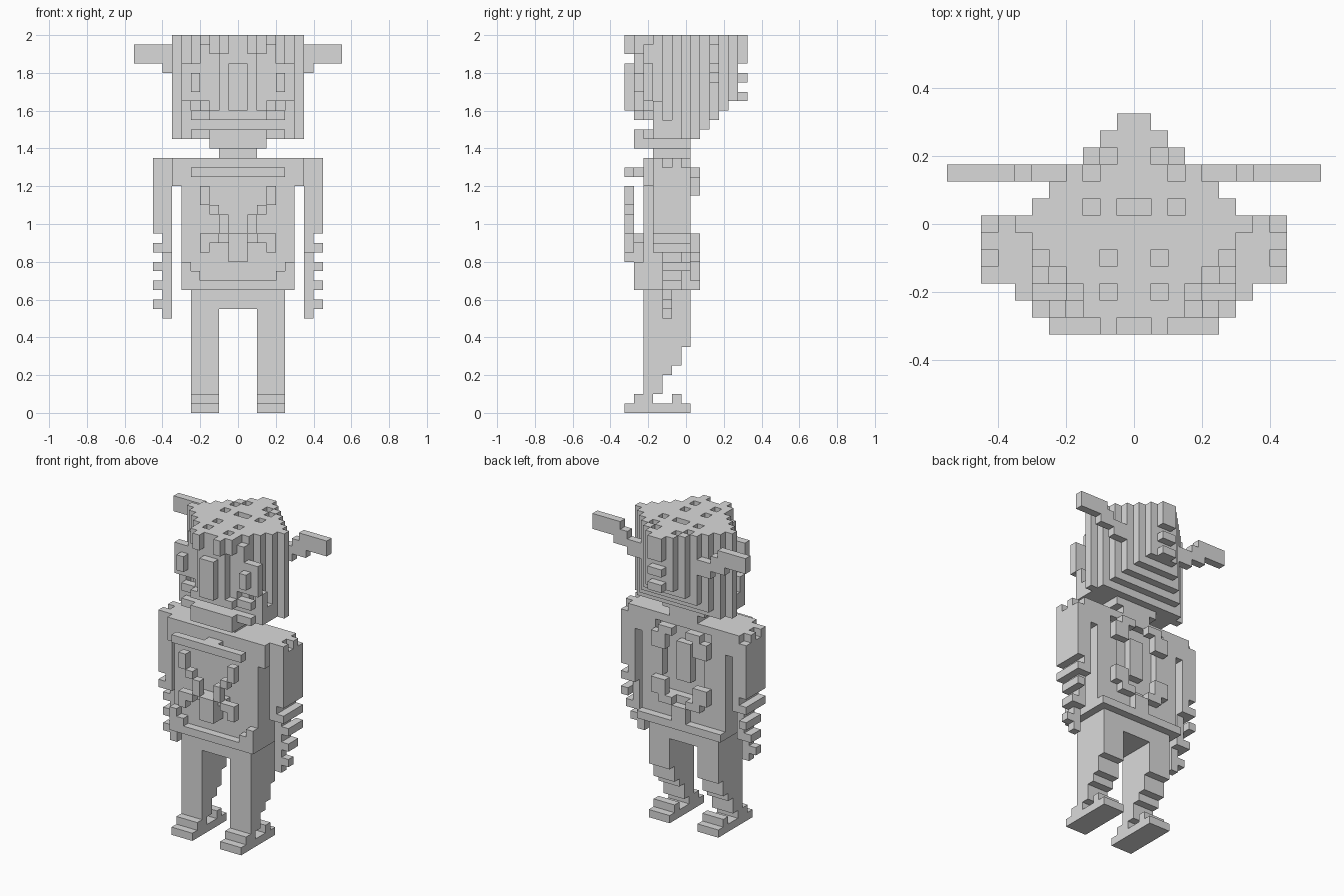
import bpy, bmesh
from mathutils import Vector

if "Cube" in bpy.data.objects:
    bpy.data.objects.remove(bpy.data.objects["Cube"])

V = 0.05          # voxel edge
Y0 = -0.325       # front limit of the grid

mat = bpy.data.materials.new("plain_grey")
mat.diffuse_color = (0.7, 0.7, 0.7, 1)
mat.use_nodes = True
mat.node_tree.nodes["Principled BSDF"].inputs["Base Color"].default_value = mat.diffuse_color

DIRS = [((1, 0, 0), [(1, 0, 0), (1, 1, 0), (1, 1, 1), (1, 0, 1)]),
        ((-1, 0, 0), [(0, 0, 0), (0, 0, 1), (0, 1, 1), (0, 1, 0)]),
        ((0, 1, 0), [(0, 1, 0), (0, 1, 1), (1, 1, 1), (1, 1, 0)]),
        ((0, -1, 0), [(0, 0, 0), (1, 0, 0), (1, 0, 1), (0, 0, 1)]),
        ((0, 0, 1), [(0, 0, 1), (1, 0, 1), (1, 1, 1), (0, 1, 1)]),
        ((0, 0, -1), [(0, 0, 0), (0, 1, 0), (1, 1, 0), (1, 0, 0)])]


def box(x0, x1, y0, y1, z0, z1):
    """Cells of a box, mirrored across x = 0."""
    half = {(x, y, z) for x in range(x0, x1) for y in range(y0, y1)
            for z in range(z0, z1)}
    return half | {(-1 - x, y, z) for x, y, z in half}


def union(*boxes):
    return set().union(*(box(*b) for b in boxes))


def build(name, cells):
    """Skin a set of cells with outer faces only."""
    bm = bmesh.new()
    cache = {}

    def vert(p):
        if p not in cache:
            cache[p] = bm.verts.new(Vector((p[0] * V, Y0 + p[1] * V, p[2] * V)))
        return cache[p]

    for x, y, z in sorted(cells):
        for (dx, dy, dz), quad in DIRS:
            if (x + dx, y + dy, z + dz) not in cells:
                bm.faces.new([vert((x + a, y + b, z + c)) for a, b, c in quad])
    bmesh.ops.dissolve_limit(bm, angle_limit=0.01, verts=bm.verts[:], edges=bm.edges[:])
    mesh = bpy.data.meshes.new(name)
    bm.to_mesh(mesh)
    bm.free()
    mesh.materials.append(mat)
    bpy.context.collection.objects.link(bpy.data.objects.new(name, mesh))


# Head: diamond plan, underside stepping up toward the back
head = set()
for y, width, bottom in [(1, 2, 32), (2, 3, 31), (3, 4, 29), (4, 5, 29), (5, 6, 29),
                         (6, 7, 29), (7, 6, 29), (8, 5, 30), (9, 4, 31), (10, 3, 32),
                         (11, 2, 33), (12, 1, 33)]:
    head |= box(0, width, y, y + 1, bottom, 40)
head -= union((0, 1, 12, 13, 34, 35), (0, 1, 12, 13, 36, 37))      # nape notches
# Fringe overhanging the face
head |= union((1, 2, 0, 1, 38, 40), (0, 3, 1, 2, 38, 40), (3, 4, 2, 3, 37, 39))
# Pits in the crown
for x0, x1, y in [(1, 2, 2), (1, 2, 4), (0, 1, 7), (2, 3, 7), (2, 3, 9), (1, 2, 10)]:
    head -= box(x0, x1, y, y + 1, 39, 40)
build("head", head)

# Face details
build("nose", union((0, 1, 0, 1, 32, 37)))
build("eye_panels", union((3, 6, 2, 3, 33, 37)))
build("eyes", union((4, 5, 1, 2, 34, 36)))
build("upper_lip", union((0, 3, 1, 2, 31, 32), (3, 5, 2, 3, 31, 32), (5, 6, 3, 4, 31, 33)))
build("jaw", union((0, 3, 1, 3, 28, 30), (0, 3, 3, 7, 28, 29), (3, 5, 2, 3, 29, 30),
                   (4, 6, 3, 4, 29, 31), (5, 6, 4, 5, 29, 31)))
build("neck", union((0, 2, 3, 7, 27, 28)))

# Horns climbing outward
build("horns", union((4, 6, 9, 10, 35, 37), (6, 7, 9, 10, 36, 38), (7, 8, 9, 10, 36, 39),
                     (8, 11, 9, 10, 37, 39)))

# Torso with back panels
build("torso", union((0, 6, 2, 6, 13, 27), (4, 6, 6, 7, 13, 27), (0, 4, 6, 7, 13, 17),
                     (0, 1, 6, 7, 19, 24), (0, 4, 6, 7, 26, 27)))
build("belt", union((0, 6, 1, 2, 13, 14), (4, 5, 1, 2, 14, 15), (5, 6, 1, 2, 14, 16),
                    (0, 6, 7, 8, 13, 14)))
build("chest_strap", union((0, 5, 0, 1, 25, 26), (0, 1, 1, 2, 25, 26)))

# Raised cross on the chest
build("chest_cross", union((3, 4, 0, 1, 22, 24), (2, 3, 0, 1, 21, 22), (1, 2, 0, 1, 19, 21),
                           (0, 1, 0, 2, 16, 19), (1, 2, 1, 2, 18, 19), (2, 4, 0, 1, 18, 19),
                           (3, 4, 0, 1, 17, 18)))

# Ring on the back
build("back_ring", union((1, 3, 7, 8, 25, 26), (2, 4, 7, 8, 23, 25), (3, 4, 6, 7, 19, 24),
                         (2, 4, 7, 8, 17, 19), (1, 3, 7, 8, 16, 17), (0, 1, 7, 8, 14, 16)))

# Arms with notched shoulders and separate fingers
arms = union((6, 7, 2, 7, 24, 27), (7, 9, 3, 7, 19, 27), (7, 8, 3, 7, 17, 19),
             (7, 8, 4, 6, 13, 17), (7, 8, 4, 5, 10, 13))
arms -= union((8, 9, 4, 5, 26, 27), (8, 9, 6, 7, 26, 27))
build("arms", arms)
build("fingers", union((8, 9, 3, 7, 17, 18), (8, 9, 4, 7, 15, 16), (8, 9, 4, 6, 13, 14),
                       (8, 9, 4, 5, 11, 12)))

# Hips and legs, calves stepping forward toward the ankle
legs = box(0, 5, 2, 7, 11, 13)
for y, bottom in [(2, 1), (3, 2), (4, 4), (5, 5), (6, 7)]:
    legs |= box(2, 5, y, y + 1, bottom, 13)
build("legs", legs)
build("shoes", union((2, 5, 0, 7, 0, 1), (2, 5, 1, 3, 1, 2), (2, 5, 5, 6, 1, 2)))
